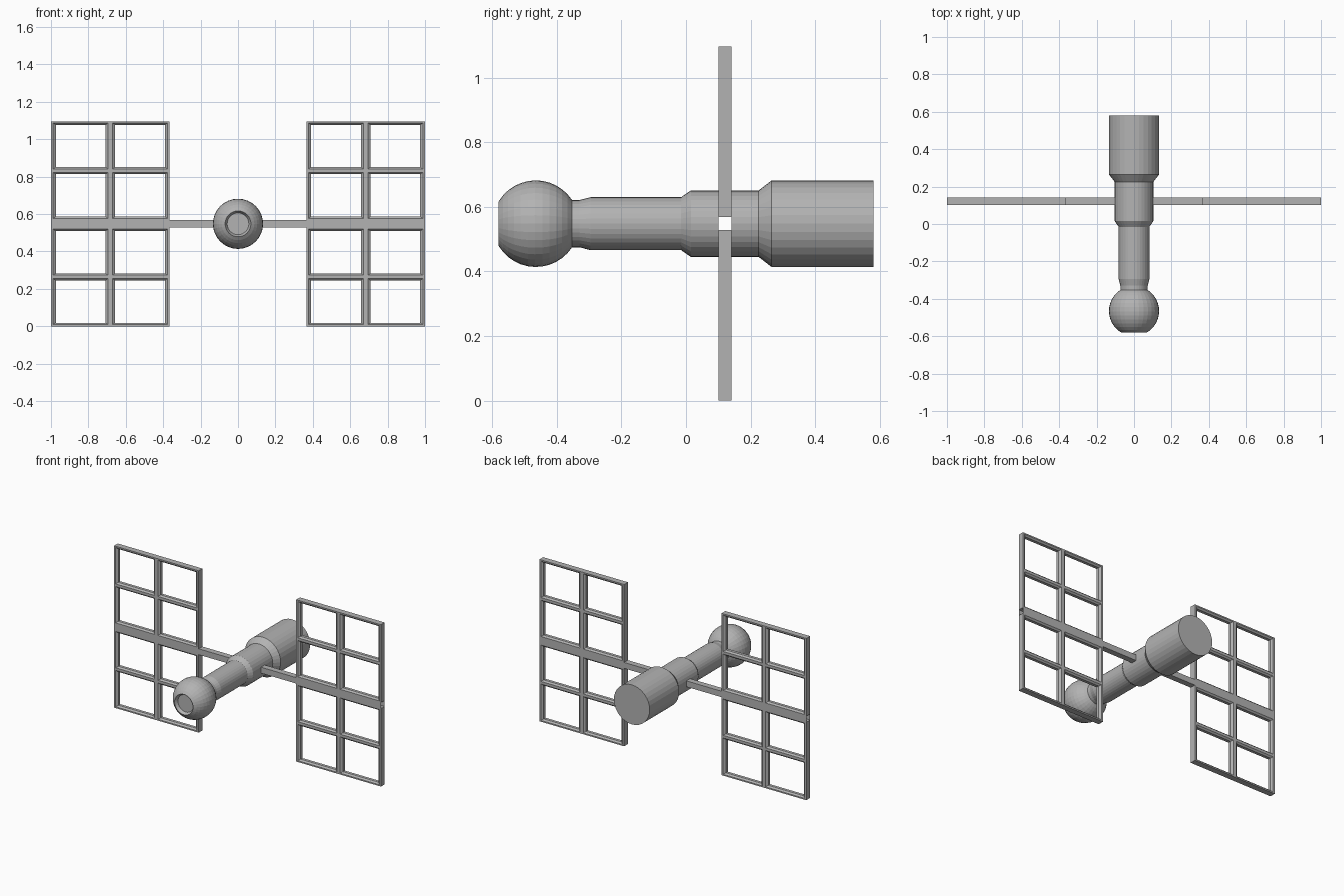
import bpy, bmesh, math

if "Cube" in bpy.data.objects:
    bpy.data.objects.remove(bpy.data.objects["Cube"])

SIDES = 32
AXIS_Z = 0.548      # height of the body axis
ROD_Y, H = 0.121, 0.02   # rod / panel centre and half thickness

grey = bpy.data.materials.new("dark_grey")
grey.diffuse_color = (0.45, 0.45, 0.45, 1)
grey.use_nodes = True
grey.node_tree.nodes["Principled BSDF"].inputs["Base Color"].default_value = grey.diffuse_color


def make_object(name, bm):
    bmesh.ops.recalc_face_normals(bm, faces=bm.faces)
    mesh = bpy.data.meshes.new(name)
    bm.to_mesh(mesh)
    bm.free()
    mesh.materials.append(grey)
    obj = bpy.data.objects.new(name, mesh)
    bpy.context.collection.objects.link(obj)
    return obj


def loft(bm, rings):
    for a, b in zip(rings, rings[1:]):
        n = len(a)
        for i in range(n):
            bm.faces.new((a[i], a[(i + 1) % n], b[(i + 1) % n], b[i]))


def turned_body(name, profile):
    """Lathe (y, radius) points about the body axis, capped at both ends."""
    bm = bmesh.new()
    rings = []
    for y, r in profile:
        angles = [2 * math.pi * i / SIDES for i in range(SIDES)]
        rings.append([bm.verts.new((r * math.sin(a), y, AXIS_Z + r * math.cos(a)))
                      for a in angles])
    loft(bm, rings)
    bm.faces.new(rings[0])
    bm.faces.new(rings[-1])
    return make_object(name, bm)


def window_panel(name, side, z0, z1):
    """Two by two windows with chamfered openings, one half of a wing."""
    bm = bmesh.new()
    x0, x1 = 0.365, 1.0
    w, h = (x1 - x0) / 2, (z1 - z0) / 2
    section = [(0, -H), (0.009, -H), (0.019, -0.01),
               (0.019, 0.01), (0.009, H), (0, H)]
    for i in range(2):
        for j in range(2):
            a, b = x0 + i * w, z0 + j * h
            rings = []
            for d, y in section:
                dx = 1.35 * d       # uprights are a little wider than rails
                corners = [(a + dx, b + d), (a + w - dx, b + d),
                           (a + w - dx, b + h - d), (a + dx, b + h - d)]
                rings.append([bm.verts.new((side * x, ROD_Y + y, z)) for x, z in corners])
            loft(bm, rings)
    bmesh.ops.remove_doubles(bm, verts=bm.verts, dist=1e-4)
    # close the outer rim between front and back
    rim = [e for e in bm.edges if e.is_boundary]
    bmesh.ops.bridge_loops(bm, edges=rim)
    return make_object(name, bm)


def square_rod(name, side):
    """Hollow square tube, open at both ends."""
    bm = bmesh.new()
    rings = [[bm.verts.new((side * x, ROD_Y + y, AXIS_Z + z))
              for y, z in ((-H, -H), (H, -H), (H, H), (-H, H))] for x in (0.095, 0.365, 1.0)]
    loft(bm, rings)
    return make_object(name, bm)


# Body: front ball with a shallow port, neck, and three stepped cylinders
R, CY = 0.134, -0.465
ball = []
for k in range(13):
    t = math.radians(149 + (33 - 149) * k / 12)
    ball.append((CY + R * math.cos(t), R * math.sin(t)))
profile = [(-0.56, 0.058)] + ball + [
    (-0.33, 0.073), (-0.295, 0.082), (-0.015, 0.082), (0.015, 0.103),
    (0.225, 0.103), (0.265, R), (0.58, R)]
body = turned_body("station_body", profile)

# Square passage through the body where the rods meet it
bm = bmesh.new()
bmesh.ops.create_cube(bm, size=1)
cutter = make_object("passage_cutter", bm)
cutter.scale = (0.4, 2 * H, 2 * H)
cutter.location = (0, ROD_Y, AXIS_Z)
cutter.hide_render = True
cutter.hide_set(True)
cut = body.modifiers.new("passage", 'BOOLEAN')
cut.operation = 'DIFFERENCE'
cut.object = cutter

# Wings: rod plus an upper and lower window panel on each side
for label, side in (("right", 1), ("left", -1)):
    square_rod(label + "_rod", side)
    window_panel(label + "_upper_panel", side, AXIS_Z + H, 2 * AXIS_Z)
    window_panel(label + "_lower_panel", side, 0.0, AXIS_Z - H)
